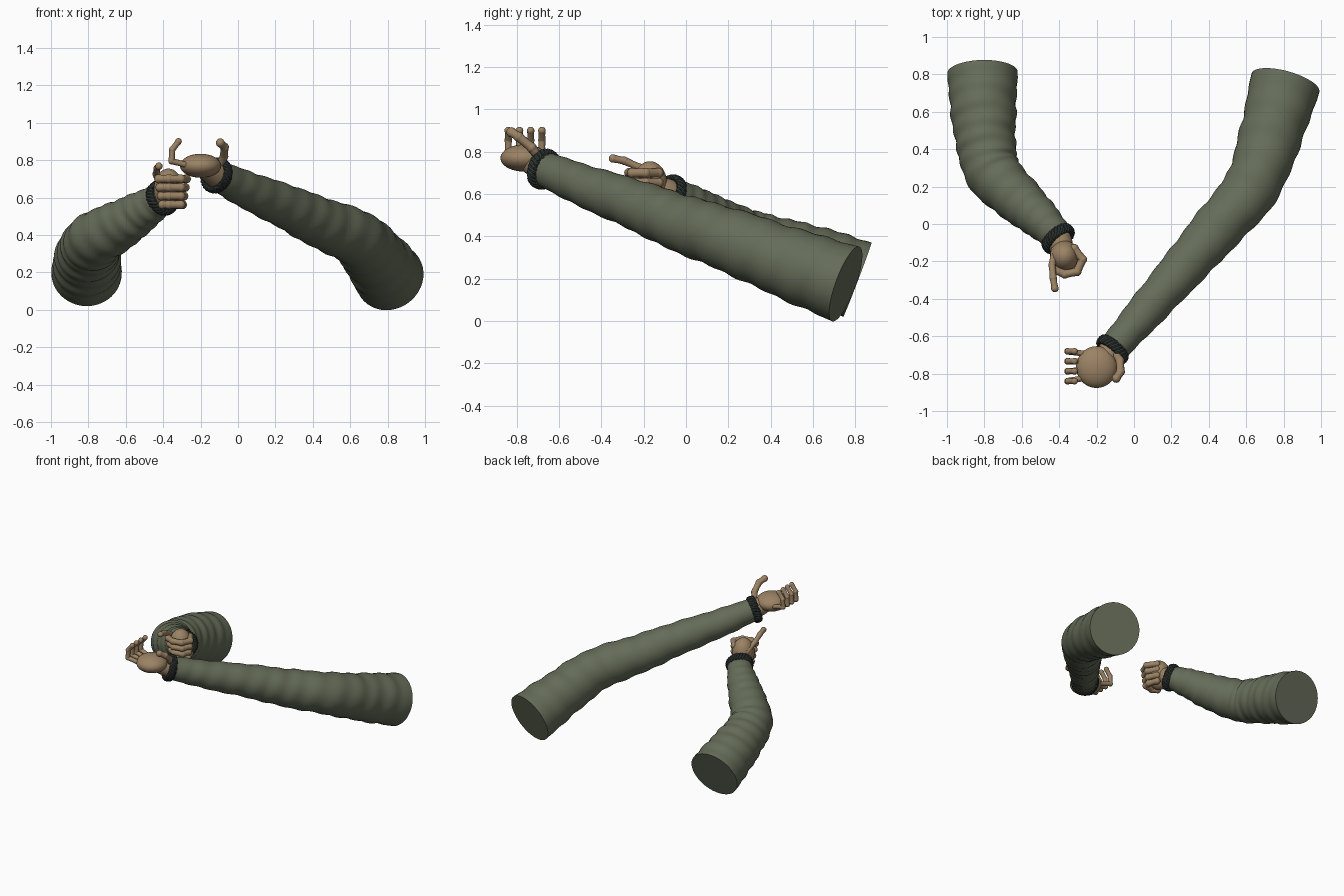
import bpy, bmesh, math
from mathutils import Vector, Matrix

if "Cube" in bpy.data.objects:
    bpy.data.objects.remove(bpy.data.objects["Cube"])


def material(name, rgb):
    m = bpy.data.materials.new(name)
    m.diffuse_color = (*rgb, 1)
    m.use_nodes = True
    m.node_tree.nodes["Principled BSDF"].inputs["Base Color"].default_value = m.diffuse_color
    return m


SLEEVE = material("olive cloth", (0.13, 0.15, 0.098))
CUFF = material("dark teal cord", (0.035, 0.048, 0.043))
SKIN = material("tan skin", (0.33, 0.225, 0.128))


def finish(bm, name, mat):
    bmesh.ops.recalc_face_normals(bm, faces=bm.faces)
    me = bpy.data.meshes.new(name)
    bm.to_mesh(me)
    bm.free()
    me.materials.append(mat)
    me.polygons.foreach_set("use_smooth", [True] * len(me.polygons))
    me.set_sharp_from_angle(angle=math.radians(40))
    ob = bpy.data.objects.new(name, me)
    bpy.context.collection.objects.link(ob)
    return ob


def spline(keys, steps):
    # Catmull-Rom through (x, y, z, radius) keys
    k = [Vector(p) for p in keys]
    k = [2 * k[0] - k[1]] + k + [2 * k[-1] - k[-2]]
    out = []
    for i in range(1, len(k) - 2):
        a, b, c, d = k[i - 1:i + 3]
        for s in range(steps):
            t = s / steps
            out.append(0.5 * (2 * b + (c - a) * t + (2 * a - 5 * b + 4 * c - d) * t * t
                              + (3 * b - a - 3 * c + d) * t ** 3))
    return out + [k[-2]]


def sweep(bm, pts, radius, sides, closed=False):
    # tube along pts, radius(i, angle) shapes each ring
    n, rings = len(pts), []
    for i, p in enumerate(pts):
        if closed:
            t = pts[(i + 1) % n] - pts[i - 1]
        else:
            t = pts[min(i + 1, n - 1)] - pts[max(i - 1, 0)]
        t.normalize()
        u = t.cross(Vector((0, 0, 1))).normalized()
        v = u.cross(t)
        rings.append([bm.verts.new(p + radius(i, a) * (u * math.cos(a) + v * math.sin(a)))
                      for a in (math.tau * j / sides for j in range(sides))])
    for i in range(n if closed else n - 1):
        r, q = rings[i], rings[(i + 1) % n]
        for j in range(sides):
            h = (j + 1) % sides
            bm.faces.new((r[j], r[h], q[h], q[j]))
    if not closed:
        bm.faces.new(rings[0])
        bm.faces.new(rings[-1])


def sleeve(name, keys):
    path = spline(keys, 14)
    last = len(path) - 1

    def radius(i, a):
        # soft cloth folds, fading at both ends
        fade = min(1, i / 6, (last - i) / 6)
        fold = 0.022 * math.sin(i * 0.95 + 1.3 * math.sin(a)) + 0.014 * math.sin(i * 0.47 + 2 * a)
        return path[i][3] * (1 + fade * fold)

    bm = bmesh.new()
    sweep(bm, [p.xyz for p in path], radius, 40)
    finish(bm, name, SLEEVE)


def cuff(name, centre, axis, major):
    # three cords braided around the wrist
    rot = Vector(axis).to_track_quat('Z', 'Y')
    bm = bmesh.new()
    for s in range(3):
        pts = []
        for i in range(96):
            a = math.tau * i / 96
            w = 9 * a + math.tau * s / 3
            r = major + 0.008 * math.cos(w)
            pts.append(Vector(centre) + rot @ Vector(
                (r * math.cos(a), r * math.sin(a), 0.02 * math.sin(w))))
        sweep(bm, pts, lambda i, a: 0.011, 8, True)
    finish(bm, name, CUFF)


def ball(bm, centre, radii, seg=14):
    bmesh.ops.create_uvsphere(bm, u_segments=seg, v_segments=seg // 2 + 1, radius=1,
                              matrix=Matrix.Translation(centre) @ Matrix.Diagonal((*radii, 1)))


def finger(name, joints, r):
    # knuckle balls joined by slimmer bones
    pts = [Vector(p) for p in joints]
    bm = bmesh.new()
    for p in pts:
        ball(bm, p, (r, r, r))
    for a, b in zip(pts, pts[1:]):
        sweep(bm, [a, (a + b) / 2, b], lambda i, t: r * (0.86 if i == 1 else 0.95), 12)
    finish(bm, name, SKIN)


def palm(name, centre, radii):
    bm = bmesh.new()
    ball(bm, centre, radii, 36)
    finish(bm, name, SKIN)


def wrist(name, keys):
    path = spline(keys, 5)
    bm = bmesh.new()
    sweep(bm, [p.xyz for p in path], lambda i, a: path[i][3], 24)
    finish(bm, name, SKIN)


# arm on the +x side, reaching far forward
sleeve("long_sleeve", [(0.81, 0.755, 0.175, 0.188), (0.73, 0.47, 0.28, 0.168),
                       (0.63, 0.2, 0.385, 0.15), (0.44, -0.03, 0.465, 0.135),
                       (0.26, -0.24, 0.55, 0.118), (0.06, -0.47, 0.635, 0.1),
                       (-0.105, -0.66, 0.715, 0.082)])
cuff("long_arm_cuff", (-0.115, -0.672, 0.718), (-0.63, -0.72, 0.29), 0.081)
wrist("open_hand_wrist", [(-0.1, -0.66, 0.71, 0.07), (-0.14, -0.7, 0.735, 0.066),
                          (-0.19, -0.755, 0.76, 0.05)])
palm("open_hand_palm", (-0.2, -0.765, 0.77), (0.11, 0.112, 0.064))
for n in range(4):
    y = -0.84 + 0.053 * n
    finger(f"open_finger_{n + 1}", [(-0.26, y * 0.8 - 0.15, 0.77), (-0.355, y, 0.795),
                                    (-0.352, y, 0.855), (-0.318, y, 0.9)], 0.018)
finger("open_thumb", [(-0.1, -0.69, 0.765), (-0.075, -0.73, 0.82),
                      (-0.072, -0.79, 0.87), (-0.095, -0.825, 0.892)], 0.024)

# arm on the -x side, bent with a closed hand
sleeve("short_sleeve", [(-0.81, 0.81, 0.195, 0.188), (-0.805, 0.6, 0.275, 0.175),
                        (-0.79, 0.42, 0.335, 0.158), (-0.75, 0.27, 0.385, 0.148),
                        (-0.61, 0.125, 0.465, 0.128), (-0.5, 0.025, 0.535, 0.106),
                        (-0.405, -0.07, 0.595, 0.082)])
cuff("short_arm_cuff", (-0.405, -0.078, 0.598), (0.58, -0.68, 0.4), 0.081)
wrist("fist_wrist", [(-0.415, -0.065, 0.59, 0.07), (-0.395, -0.105, 0.61, 0.068),
                     (-0.375, -0.155, 0.63, 0.055)])
palm("fist_palm", (-0.372, -0.17, 0.645), (0.078, 0.082, 0.11))
for n in range(4):
    z = 0.7 - 0.046 * n
    d = 0.007 * n
    finger(f"fist_finger_{n + 1}", [(-0.32, -0.13, z), (-0.275 - d, -0.19, z),
                                    (-0.305, -0.255 + d, z), (-0.37, -0.268 + d, z),
                                    (-0.425 + d, -0.245 + d, z)], 0.024)
finger("fist_thumb", [(-0.425, -0.14, 0.675), (-0.438, -0.22, 0.725),
                      (-0.432, -0.29, 0.757), (-0.423, -0.345, 0.768)], 0.02)
